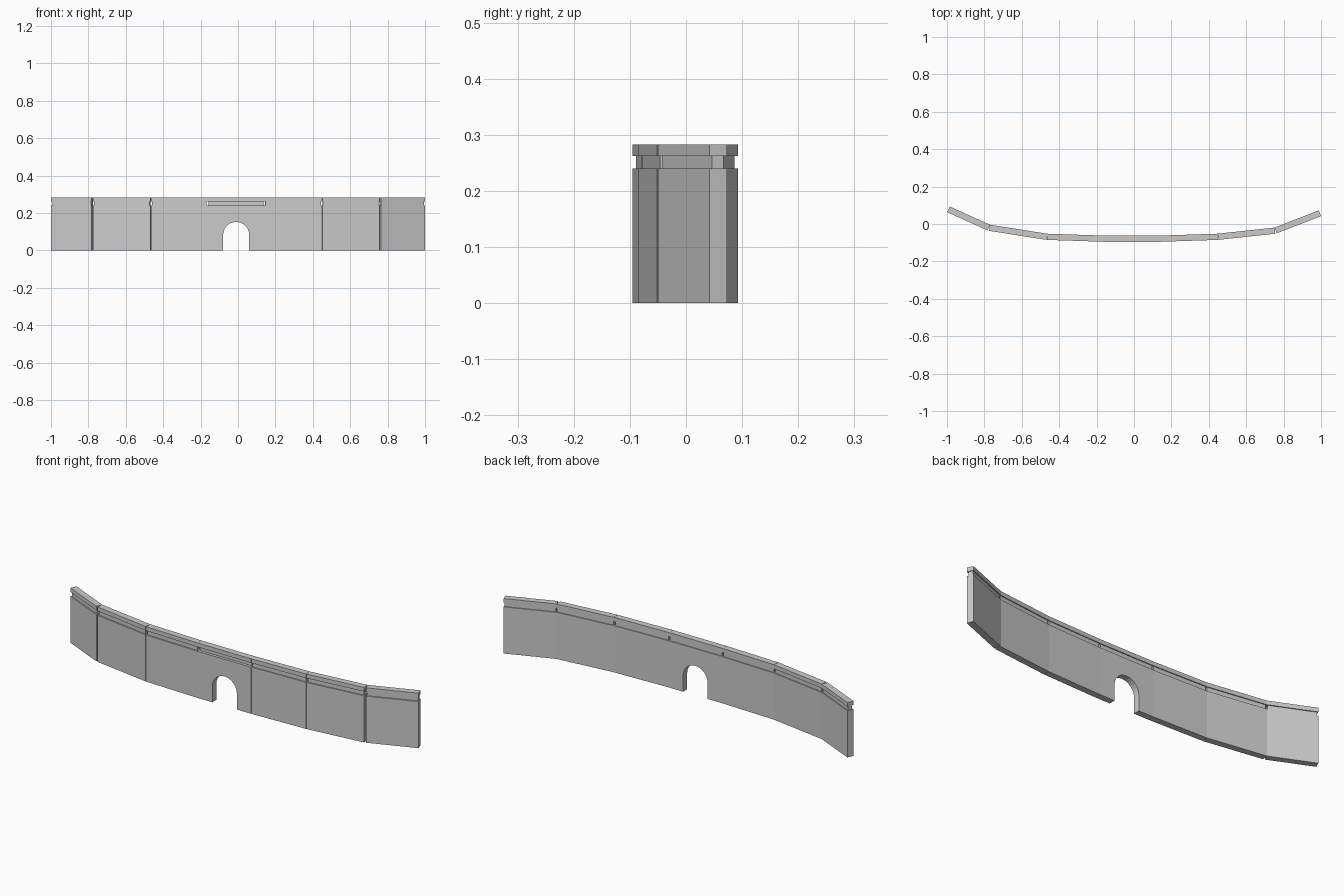
import bpy, bmesh, math
from mathutils import Vector

if "Cube" in bpy.data.objects:
    bpy.data.objects.remove(bpy.data.objects["Cube"])

# Joints along the inner (back) face of the wall, left to right
joints = [(-0.985, 0.093), (-0.770, -0.004), (-0.464, -0.052), (-0.163, -0.062),
          (0.141, -0.062), (0.447, -0.052), (0.752, -0.019), (0.988, 0.073)]
THICK = 0.033
Z_BASE, Z_CAP, Z_TOP = 0.240, 0.262, 0.283


def prism(name, start, end, profile, near, far):
    """Extrude an (along, z) profile through the wall, from depth near to far."""
    a, b = Vector((*start, 0)), Vector((*end, 0))
    u = (b - a).normalized()
    n = Vector((u.y, -u.x, 0))
    bm = bmesh.new()
    rings = []
    for d in (near, far):
        rings.append([bm.verts.new(a + u * s + n * d + Vector((0, 0, z)))
                      for s, z in profile])
    bm.faces.new(rings[0])
    bm.faces.new(rings[1][::-1])
    k = len(profile)
    for i in range(k):
        j = (i + 1) % k
        bm.faces.new((rings[0][j], rings[0][i], rings[1][i], rings[1][j]))
    bmesh.ops.recalc_face_normals(bm, faces=bm.faces[:])
    me = bpy.data.meshes.new(name)
    bm.to_mesh(me)
    bm.free()
    ob = bpy.data.objects.new(name, me)
    bpy.context.collection.objects.link(ob)
    return ob


def rect(s0, s1, z0, z1):
    return [(s0, z0), (s1, z0), (s1, z1), (s0, z1)]


def arch_profile(length, mid, r, spring, steps=12):
    """Wall outline with an arched doorway cut from the bottom edge."""
    arc = [(mid - r * math.cos(math.pi * i / steps),
            spring + r * math.sin(math.pi * i / steps)) for i in range(steps + 1)]
    return ([(0, 0), (mid - r, 0)] + arc +
            [(mid + r, 0), (length, 0), (length, Z_BASE), (0, Z_BASE)])


for i, (p, q) in enumerate(zip(joints, joints[1:])):
    length = math.dist(p, q)
    gate = i == 3
    # Solid lower wall, with the doorway in the middle panel
    shape = (arch_profile(length, -0.01 - p[0], 0.07, 0.082) if gate
             else rect(0, length, 0, Z_BASE))
    prism(f"wall_panel_{i}", p, q, shape, 0, THICK)
    # Recessed band under the coping
    inset = 0.004
    prism(f"recessed_band_{i}", p, q, rect(inset, length - inset, Z_BASE, Z_CAP),
          0.005, THICK - (0.014 if gate else 0.006))
    # Coping
    prism(f"coping_{i}", p, q, rect(0, length, Z_CAP, Z_TOP), 0, THICK)
